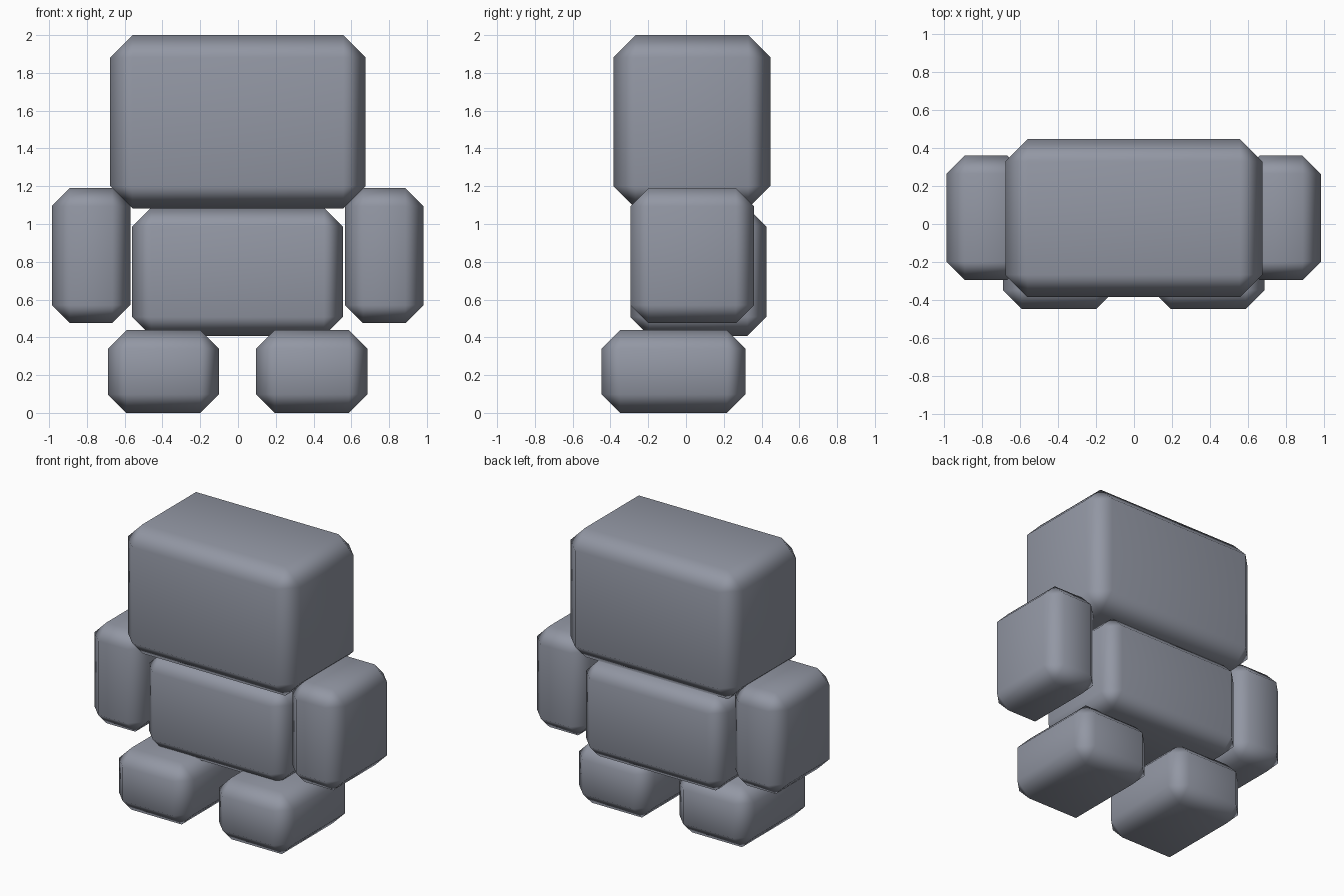
import bpy
import bmesh

if "Cube" in bpy.data.objects:
    bpy.data.objects.remove(bpy.data.objects["Cube"])

# One flat blue-grey for the whole figure
grey = bpy.data.materials.new("blue_grey")
grey.diffuse_color = (0.29, 0.31, 0.37, 1.0)
grey.use_nodes = True
grey.node_tree.nodes["Principled BSDF"].inputs["Base Color"].default_value = grey.diffuse_color


def chamfered_box(name, x, y, z, chamfer):
    """Box between (min, max) ranges, single-step chamfer, soft shading."""
    bm = bmesh.new()
    bmesh.ops.create_cube(bm, size=1.0)
    for v in bm.verts:
        v.co = [lo + (c + 0.5) * (hi - lo)
                for c, (lo, hi) in zip(v.co, (x, y, z))]
    bmesh.ops.bevel(bm, geom=bm.edges[:], offset=chamfer, segments=1,
                    affect='EDGES', offset_type='OFFSET')
    for f in bm.faces:
        f.smooth = True
    mesh = bpy.data.meshes.new(name)
    bm.to_mesh(mesh)
    bm.free()
    mesh.materials.append(grey)
    obj = bpy.data.objects.new(name, mesh)
    bpy.context.collection.objects.link(obj)
    # Keep the large faces nearly flat and roll the light over the chamfers
    mod = obj.modifiers.new("soft_edges", 'WEIGHTED_NORMAL')
    mod.mode = 'FACE_AREA'
    mod.weight = 50
    return obj


# Head and torso
chamfered_box("head", (-0.677, 0.675), (-0.385, 0.447), (1.083, 2.0), 0.118)
chamfered_box("torso", (-0.56, 0.555), (-0.295, 0.425), (0.408, 1.087), 0.1)

# Arms and feet, mirrored left and right
for side, s in (("right", 1), ("left", -1)):
    def span(a, b):
        return tuple(sorted((s * a - 0.002, s * b - 0.002)))
    chamfered_box(side + "_arm", span(0.568, 0.984),
                  (-0.295, 0.36), (0.475, 1.19), 0.096)
    chamfered_box(side + "_foot", span(0.098, 0.687),
                  (-0.447, 0.315), (0.0, 0.438), 0.098)
